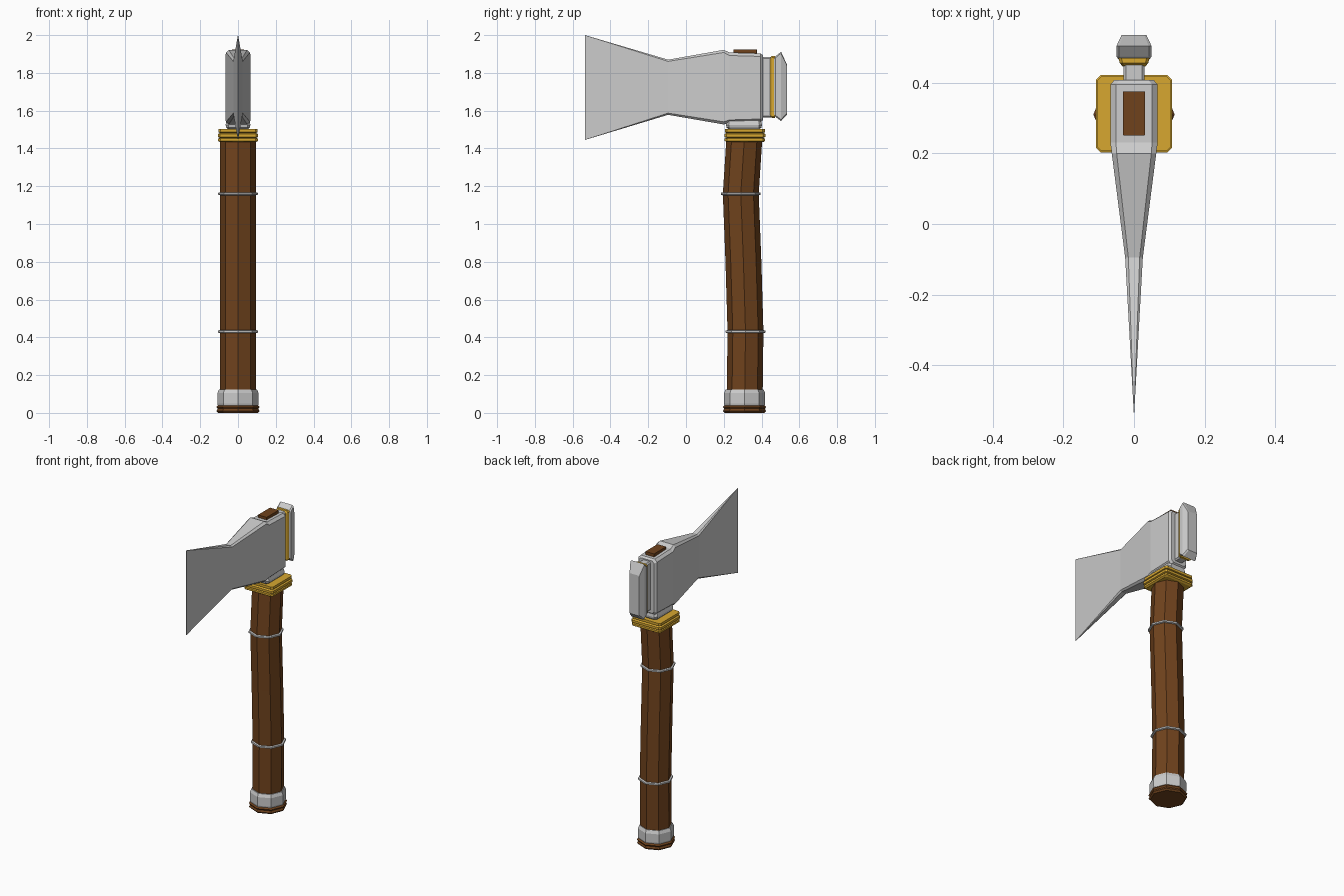
import bpy, bmesh
from math import sin, cos, pi


def material(name, color):
    m = bpy.data.materials.new(name)
    m.diffuse_color = color
    return m


WOOD = material("wood", (0.16, 0.055, 0.012, 1))
GOLD = material("gold", (0.68, 0.39, 0.03, 1))


def loft(name, loops, mat=None):
    """Skin a list of equal-length point loops and cap both ends."""
    bm = bmesh.new()
    rings = [[bm.verts.new(p) for p in loop] for loop in loops]
    n = len(rings[0])
    for a, b in zip(rings, rings[1:]):
        for i in range(n):
            j = (i + 1) % n
            bm.faces.new((a[i], a[j], b[j], b[i]))
    bm.faces.new(rings[0])
    bm.faces.new(rings[-1])
    bmesh.ops.recalc_face_normals(bm, faces=bm.faces)
    me = bpy.data.meshes.new(name)
    bm.to_mesh(me)
    bm.free()
    ob = bpy.data.objects.new(name, me)
    bpy.context.collection.objects.link(ob)
    if mat:
        me.materials.append(mat)
    return ob


def octagon(y, z, r):
    return [(r * cos(i * pi / 4), y + r * sin(i * pi / 4), z) for i in range(8)]


def chamfered(u0, u1, v0, v1, c):
    """Rectangle with cut corners."""
    return [(u0 + c, v0), (u1 - c, v0), (u1, v0 + c), (u1, v1 - c),
            (u1 - c, v1), (u0 + c, v1), (u0, v1 - c), (u0, v0 + c)]


def along_y(sections):
    # section: y, half width, z bottom, z top, chamfer
    return [[(x, y, z) for x, z in chamfered(-w, w, z0, z1, c)]
            for y, w, z0, z1, c in sections]


def along_z(sections, yc=0.312):
    # section: z, half width in x, half depth in y, chamfer
    return [[(x, y, z) for x, y in chamfered(-w, w, yc - d, yc + d, c)]
            for z, w, d, c in sections]


# Curved wooden handle
loft("handle", [octagon(y, z, 0.095) for y, z in
                [(0.31, 0.03), (0.315, 0.43), (0.304, 0.8), (0.29, 1.16), (0.312, 1.5)]], WOOD)

# Pommel cap and ferrule
loft("pommel_cap", [octagon(0.31, z, r) for z, r in
                    [(0, 0.105), (0.01, 0.114), (0.022, 0.108), (0.032, 0.115), (0.042, 0.105)]], WOOD)
loft("pommel_ferrule", [octagon(0.31, z, r) for z, r in
                        [(0.038, 0.106), (0.05, 0.109), (0.105, 0.109), (0.125, 0.1)]])

# Thin bands around the grip
for name, y, z in [("lower_band", 0.315, 0.43), ("upper_band", 0.29, 1.16)]:
    loft(name, [octagon(y, z + dz, r) for dz, r in
                [(-0.008, 0.095), (-0.005, 0.105), (0.005, 0.105), (0.008, 0.095)]])

# Stepped gold collar
loft("collar", along_z([(1.433, 0.095, 0.096, 0.012), (1.44, 0.105, 0.107, 0.012),
                        (1.452, 0.105, 0.107, 0.012), (1.456, 0.096, 0.097, 0.012),
                        (1.461, 0.107, 0.109, 0.012), (1.476, 0.107, 0.109, 0.012),
                        (1.482, 0.096, 0.097, 0.012), (1.486, 0.104, 0.106, 0.012),
                        (1.502, 0.104, 0.106, 0.012)], 0.312), GOLD)

# Steel seat under the head
loft("head_seat", along_z([(1.5, 0.052, 0.08, 0.012), (1.51, 0.062, 0.092, 0.014),
                           (1.525, 0.066, 0.095, 0.014), (1.555, 0.058, 0.09, 0.014)], 0.307))

# Axe head tapering to the cutting edge
loft("axe_head", along_y([(-0.535, 0.0006, 1.445, 2.0, 0.0003),
                          (-0.095, 0.025, 1.578, 1.87, 0.009),
                          (0.2, 0.063, 1.527, 1.922, 0.014),
                          (0.23, 0.067, 1.535, 1.908, 0.016),
                          (0.395, 0.067, 1.54, 1.903, 0.016),
                          (0.408, 0.055, 1.55, 1.893, 0.014)]))

# Handle wedge showing through the top
loft("wedge", along_z([(1.88, 0.031, 0.062, 0.001), (1.924, 0.031, 0.062, 0.001)], 0.313), WOOD)

# Hammer poll at the back
loft("poll_neck", along_y([(0.39, 0.03, 1.565, 1.885, 0.008), (0.455, 0.03, 1.565, 1.885, 0.008)]))
loft("poll_band", along_y([(0.446, 0.032, 1.57, 1.88, 0.008), (0.455, 0.04, 1.562, 1.89, 0.008),
                           (0.47, 0.044, 1.562, 1.89, 0.008)], ), GOLD)
loft("poll_face", along_y([(0.466, 0.044, 1.573, 1.88, 0.008), (0.474, 0.05, 1.567, 1.888, 0.008),
                           (0.503, 0.05, 1.545, 1.912, 0.008), (0.535, 0.035, 1.58, 1.843, 0.006)]))
